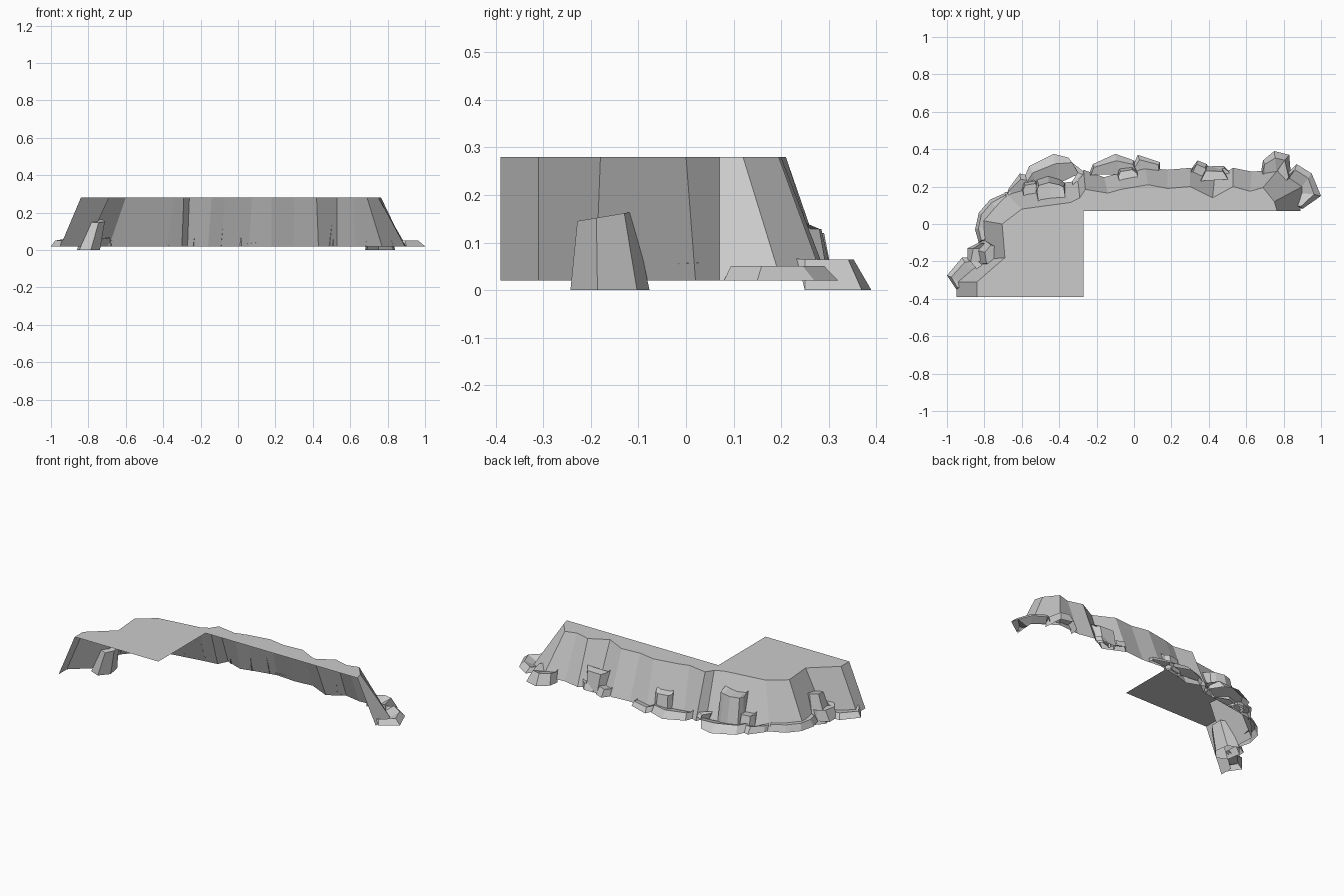
import bpy, bmesh, math
from mathutils import Vector
from mathutils.bvhtree import BVHTree

cube = bpy.data.objects.get("Cube")
if cube:
    bpy.data.objects.remove(cube, do_unlink=True)

TOP, FOOT = 0.28, 0.02

stone = bpy.data.materials.new("grey_stone")
stone.use_nodes = True
grey = (0.6, 0.6, 0.6, 1)
stone.diffuse_color = grey
stone.node_tree.nodes["Principled BSDF"].inputs["Base Color"].default_value = grey


def finish(name, bm):
    mesh = bpy.data.meshes.new(name)
    bm.to_mesh(mesh)
    bm.free()
    mesh.materials.append(stone)
    obj = bpy.data.objects.new(name, mesh)
    bpy.context.collection.objects.link(obj)


def strip(bm, a, b):
    """Quads between two rows of vertices, the upper row first."""
    for i in range(len(a) - 1):
        bm.faces.new((a[i], a[i + 1], b[i + 1], b[i]))


# Cliff rim and foot, running from the front left round the back to the right
rim = [(-.84, -.39), (-.84, -.31), (-.69, -.18), (-.705, 0), (-.6, .08),
       (-.34, .115), (-.29, .14), (-.26, .185), (-.14, .165), (-.07, .185),
       (.075, .21), (.18, .19), (.3, .2), (.42, .14), (.53, .2),
       (.62, .175), (.69, .195), (.75, .12), (.765, .07)]
foot = [(-.95, -.39), (-.95, -.31), (-.81, -.19), (-.82, .02), (-.69, .17),
        (-.38, .22), (-.3, .23), (-.27, .29), (-.16, .25), (-.09, .27),
        (.06, .3), (.18, .29), (.3, .3), (.43, .24), (.53, .3),
        (.63, .28), (.77, .29), (.9, .2), (.89, .07)]

# Sloping cliff wall, open towards the front
bm = bmesh.new()
upper = [bm.verts.new((x, y, TOP)) for x, y in rim]
lower = [bm.verts.new((x, y, FOOT)) for x, y in foot]
strip(bm, upper, lower)
bm.normal_update()
wall = BVHTree.FromBMesh(bm)
finish("cliff_wall", bm)

# Flat L-shaped plateau
bm = bmesh.new()
outline = rim + [(-.27, .07), (-.27, -.39)]
face = bm.faces.new([bm.verts.new((x, y, TOP)) for x, y in outline])
face.normal_update()
if face.normal.z < 0:
    face.normal_flip()
finish("plateau", bm)


def boulder(name, height, outer, z0=FOOT, narrow=.1):
    """Faceted rock leaning on the wall: steep outer faces up to a crest,
    then flatter faces back to the wall, with closed sides."""
    middle = sum((Vector(p) for p in outer), Vector((0, 0))) / len(outer)
    bm = bmesh.new()
    base, crest, back = [], [], []
    for p in outer:
        c = Vector(p).lerp(middle, narrow)
        touch = wall.find_nearest(Vector((*c, height * 1.15)))[0]
        edge = Vector((*c, height)).lerp(touch, .3)
        edge.z = height * .92
        base.append(bm.verts.new((*p, z0)))
        crest.append(bm.verts.new(edge))
        back.append(bm.verts.new(touch))
    strip(bm, crest, base)
    strip(bm, back, crest)
    bm.faces.new((base[0], back[0], crest[0]))
    bm.faces.new((base[-1], crest[-1], back[-1]))
    finish(name, bm)


# Low boulders along the foot
boulder("left_front_boulder", .055, [(-.95, -.35), (-1, -.275), (-.92, -.18), (-.83, -.18)])
boulder("left_side_boulder", .065,
        [(-.83, -.1), (-.85, -.03), (-.83, .06), (-.77, .13), (-.68, .17)])
boulder("left_corner_boulder", .06, [(-.68, .16), (-.67, .19), (-.61, .27), (-.53, .25)])
boulder("back_left_boulder", .065,
        [(-.6, .22), (-.56, .31), (-.43, .375), (-.35, .355), (-.3, .28), (-.32, .23)])
boulder("back_middle_boulder", .065,
        [(-.24, .27), (-.22, .32), (-.1, .375), (0, .34), (.02, .29)])
boulder("back_middle_slab", .05, [(-.01, .3), (.02, .37), (.14, .33), (.14, .3)])
boulder("right_small_boulder", .07, [(.31, .3), (.34, .34), (.39, .32), (.41, .27)])
boulder("right_low_boulder", .06, [(.4, .28), (.42, .31), (.48, .31), (.51, .28)])
boulder("back_right_boulder", .07,
        [(.68, .28), (.69, .34), (.75, .39), (.83, .37), (.84, .25)], z0=0)
boulder("right_end_boulder", .055,
        [(.82, .27), (.87, .32), (.95, .27), (1, .15), (.9, .08)])

# Upright stones resting against the wall
boulder("left_upright_chip", .09, [(-.83, -.2), (-.89, -.19), (-.89, -.13), (-.83, -.1)])
boulder("back_left_upright_stone", .21,
        [(-.53, .2), (-.52, .24), (-.46, .26), (-.4, .24), (-.37, .22)])
boulder("back_left_upright_chip", .11, [(-.6, .19), (-.59, .23), (-.53, .24), (-.5, .2)])
boulder("back_middle_upright_stone", .13, [(-.09, .26), (-.08, .3), (-.01, .31), (.02, .28)])
boulder("back_right_upright_stone", .14, [(.37, .27), (.39, .31), (.47, .3), (.49, .27)])

# Leaning stone that passes through the left wall
bm = bmesh.new()
base, crown = [], []
for i in range(6):
    a = -math.tau * (i + .3) / 6
    x, y = math.cos(a), math.sin(a)
    base.append(bm.verts.new((-.8 + .065 * x, -.16 + .085 * y, 0)))
    crown.append(bm.verts.new((-.755 + .045 * x, -.17 + .06 * y, .155 + .01 * y)))
strip(bm, crown + crown[:1], base + base[:1])
bm.faces.new(reversed(crown))
finish("left_upright_stone", bm)
